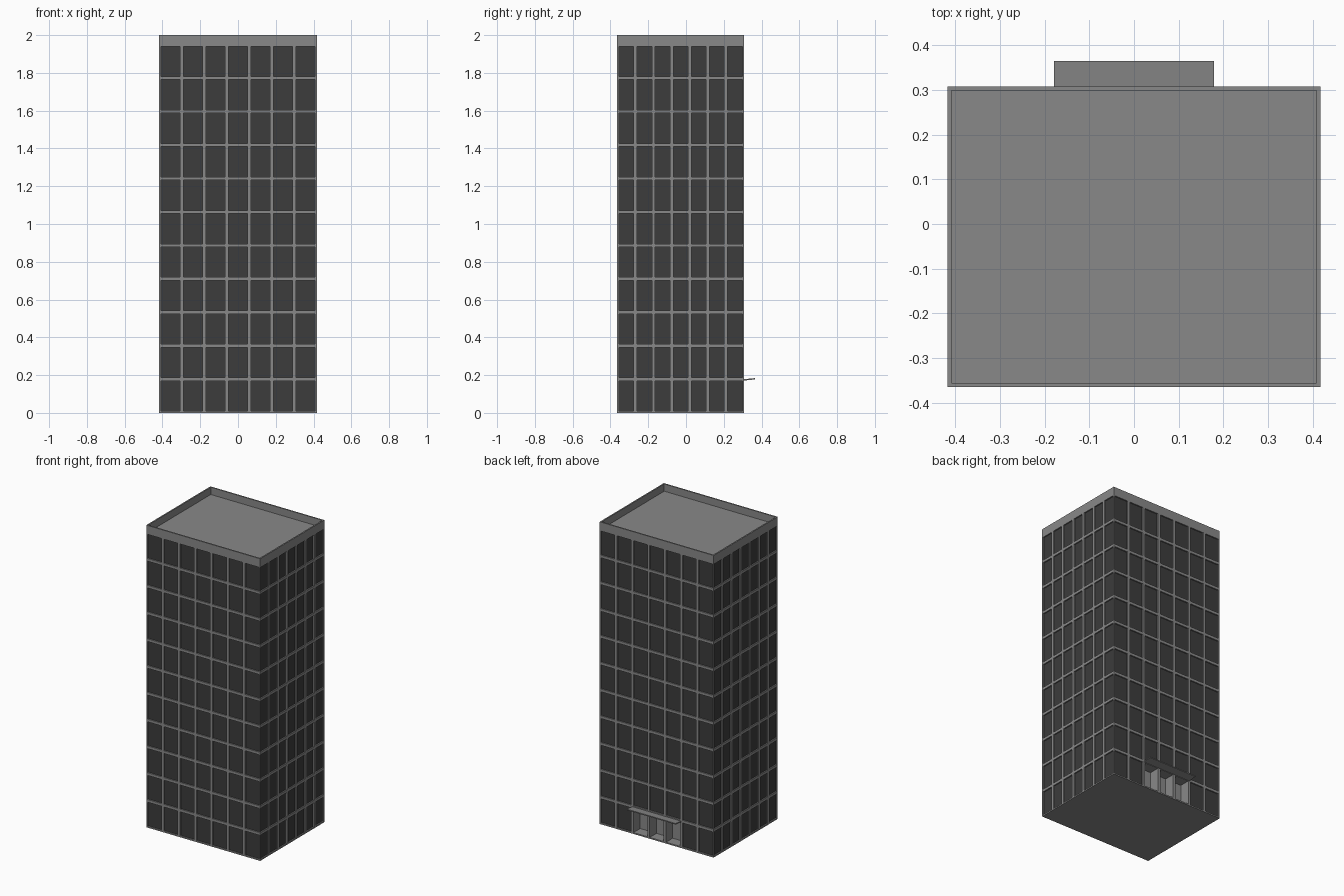
import bpy
import bmesh
from mathutils import Matrix, Vector

default = bpy.data.objects.get("Cube")
if default:
    bpy.data.objects.remove(default, do_unlink=True)

# Overall dimensions
X0, X1 = -0.417, 0.417
Y0, Y1 = -0.364, 0.307
WALL_TOP, TOP = 1.95, 2.0
COLUMNS, FLOORS = 7, 11
FRAME = 0.009          # half the width of a mullion
GLASS_DEPTH = 0.008
DOOR_DEPTH = 0.07


def material(name, value):
    mat = bpy.data.materials.new(name)
    mat.use_nodes = True
    colour = (value, value, value, 1)
    mat.diffuse_color = colour
    mat.node_tree.nodes["Principled BSDF"].inputs["Base Color"].default_value = colour
    return mat


concrete = material("grey concrete", 0.25)
glass = material("dark glass", 0.045)


def box(low, high):
    low, high = Vector(low), Vector(high)
    bm = bmesh.new()
    bmesh.ops.create_cube(bm, size=1)
    size = high - low
    bmesh.ops.transform(bm, matrix=Matrix.Translation((low + high) / 2) @ Matrix.Diagonal((*size, 1)),
                        verts=bm.verts)
    bm.normal_update()
    return bm


def finish(bm, name):
    mesh = bpy.data.meshes.new(name)
    bm.to_mesh(mesh)
    bm.free()
    mesh.materials.append(concrete)
    mesh.materials.append(glass)
    obj = bpy.data.objects.new(name, mesh)
    bpy.context.collection.objects.link(obj)
    return obj


def recess(bm, faces, border, depth):
    """Inset each face by a border, then push it straight in."""
    bmesh.ops.inset_individual(bm, faces=faces, thickness=border, use_even_offset=True)
    bm.normal_update()
    bmesh.ops.inset_individual(bm, faces=faces, thickness=0, depth=-depth)
    bm.normal_update()


def slice_axis(bm, axis, start, end, count):
    normal = Vector((0, 0, 0))
    normal[axis] = 1
    for i in range(1, count):
        point = normal * (start + (end - start) * i / count)
        bmesh.ops.bisect_plane(bm, geom=bm.verts[:] + bm.edges[:] + bm.faces[:],
                               plane_co=point, plane_no=normal)


# Tower: gridded walls with a recessed pane in every cell
bm = box((X0, Y0, 0), (X1, Y1, WALL_TOP))
slice_axis(bm, 0, X0, X1, COLUMNS)
slice_axis(bm, 1, Y0, Y1, COLUMNS)
slice_axis(bm, 2, 0, WALL_TOP, FLOORS)
bm.normal_update()
roof_faces = [f for f in bm.faces if f.normal.z > 0.9]
bmesh.ops.delete(bm, geom=roof_faces, context='FACES')
bmesh.ops.dissolve_faces(bm, faces=[f for f in bm.faces if f.normal.z < -0.9])

# Entrance: the three middle ground-floor bays at the back
half_entry = 1.5 * (X1 - X0) / COLUMNS
cells = [f for f in bm.faces if abs(f.normal.z) < 0.1]
doors = [f for f in cells if f.normal.y > 0.9
         and f.calc_center_median().z < WALL_TOP / FLOORS
         and abs(f.calc_center_median().x) < half_entry]
windows = [f for f in cells if f not in doors]
for pane in windows:
    pane.material_index = 1
recess(bm, doors, FRAME, DOOR_DEPTH)
for pane in windows:
    pane.material_index = 0
recess(bm, windows, FRAME, GLASS_DEPTH)
for pane in windows:
    pane.material_index = 1
finish(bm, "tower_walls")

# Parapet band with the sunken roof
bm = box((X0, Y0, WALL_TOP), (X1, Y1, TOP))
recess(bm, [f for f in bm.faces if f.normal.z > 0.9], FRAME, TOP - WALL_TOP - 0.002)
finish(bm, "roof_parapet")

# Entrance canopy, tilted slightly upward
bm = box((-half_entry, Y1 - 0.003, 0.171), (half_entry, 0.364, 0.178))
for v in bm.verts:
    if v.co.y > Y1:
        v.co.z += 0.006
finish(bm, "entrance_canopy")
